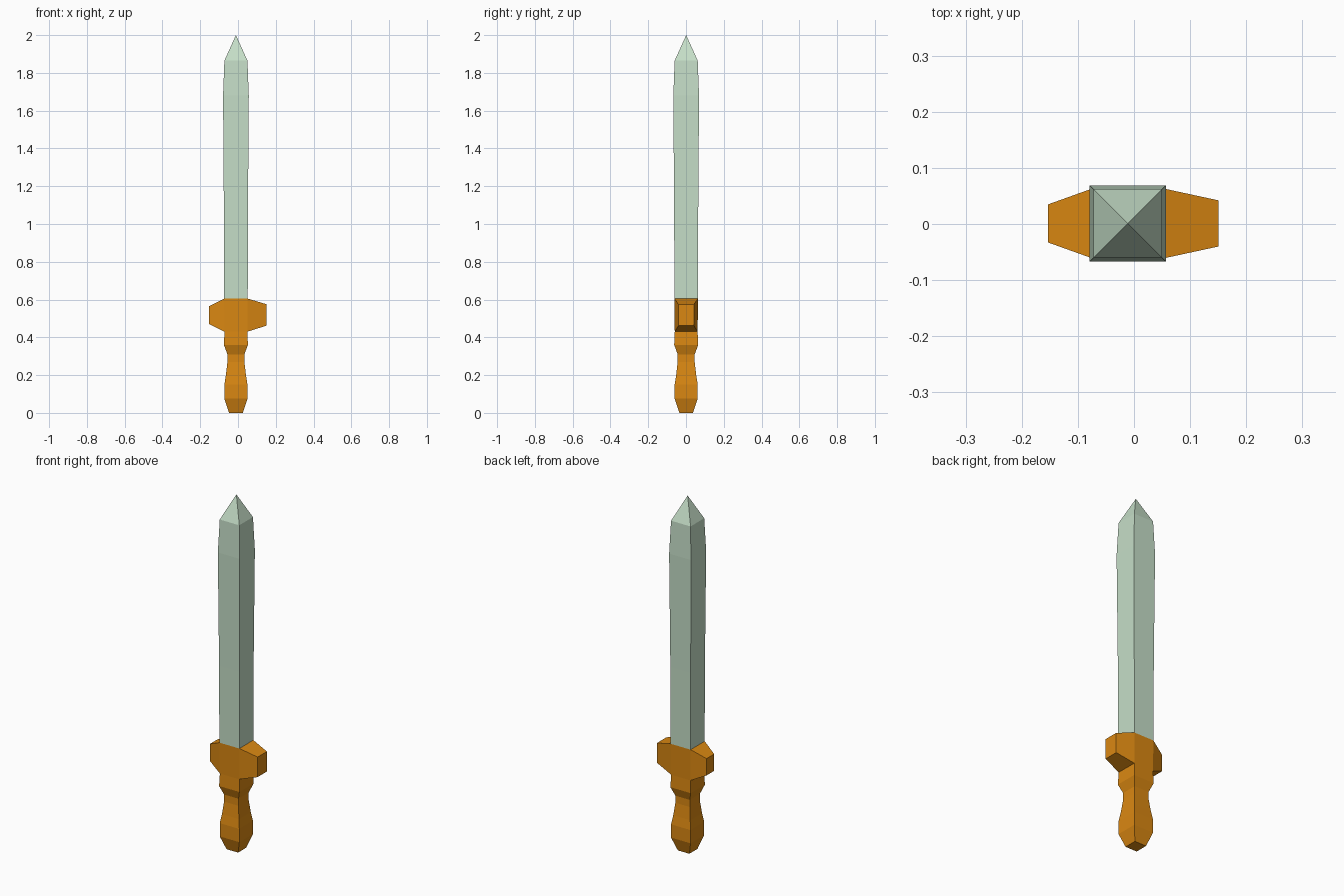
import bpy, bmesh
from mathutils import Vector

if "Cube" in bpy.data.objects:
    bpy.data.objects.remove(bpy.data.objects["Cube"])

CX, CY = -0.011, 0.001   # axis of the blade and grip


def material(name, rgb):
    m = bpy.data.materials.new(name)
    m.diffuse_color = (*rgb, 1)
    m.use_nodes = True
    m.node_tree.nodes["Principled BSDF"].inputs["Base Color"].default_value = m.diffuse_color
    return m


def square_ring(bm, half, z):
    return [bm.verts.new((CX + sx * half, CY + sy * half, z))
            for sx, sy in ((-1, -1), (1, -1), (1, 1), (-1, 1))]


def loft(bm, profile):
    """Stack square rings given as (half width, height) and join them."""
    rings = [square_ring(bm, h, z) for h, z in profile]
    for a, b in zip(rings, rings[1:]):
        for i in range(4):
            j = (i + 1) % 4
            bm.faces.new((a[i], a[j], b[j], b[i]))
    return rings


def finish(bm, name, mat):
    bmesh.ops.recalc_face_normals(bm, faces=bm.faces)
    mesh = bpy.data.meshes.new(name)
    bm.to_mesh(mesh)
    bm.free()
    mesh.materials.append(mat)
    obj = bpy.data.objects.new(name, mesh)
    bpy.context.collection.objects.link(obj)
    return obj


steel = material("pale green steel", (0.56, 0.73, 0.575))
wood = material("orange wood", (0.70, 0.245, 0.006))

# Blade: square section, slightly swelling, with a pyramid tip
bm = bmesh.new()
rings = loft(bm, [(0.0625, 0.605), (0.0635, 1.04), (0.068, 1.68), (0.061, 1.865)])
tip = bm.verts.new((CX, CY, 2.0))
top = rings[-1]
for i in range(4):
    bm.faces.new((top[i], top[(i + 1) % 4], tip))
finish(bm, "blade", steel)

# Hilt: shaped grip and guard block
bm = bmesh.new()
rings = loft(bm, [(0.036, 0.0), (0.061, 0.075), (0.061, 0.15), (0.053, 0.2),
                  (0.045, 0.27), (0.045, 0.31), (0.0635, 0.36),
                  (0.0605, 0.43), (0.0625, 0.605)])
bm.faces.new(rings[0])
bm.faces.new(rings[-1])
bmesh.ops.recalc_face_normals(bm, faces=bm.faces)
bm.normal_update()

# Guard arms: pull the block's side faces out and taper them
for side, x, half_y, z_low, z_high in ((-1, -0.153, 0.034, 0.47, 0.565),
                                       (1, 0.151, 0.041, 0.462, 0.575)):
    face = next(f for f in bm.faces if f.normal.x * side > 0.9
                and 0.45 < f.calc_center_median().z < 0.6)
    arm = bmesh.ops.extrude_discrete_faces(bm, faces=[face])["faces"][0]
    for v in arm.verts:
        v.co = Vector((x, CY + (half_y if v.co.y > CY else -half_y),
                       z_high if v.co.z > 0.5 else z_low))
finish(bm, "hilt", wood)
